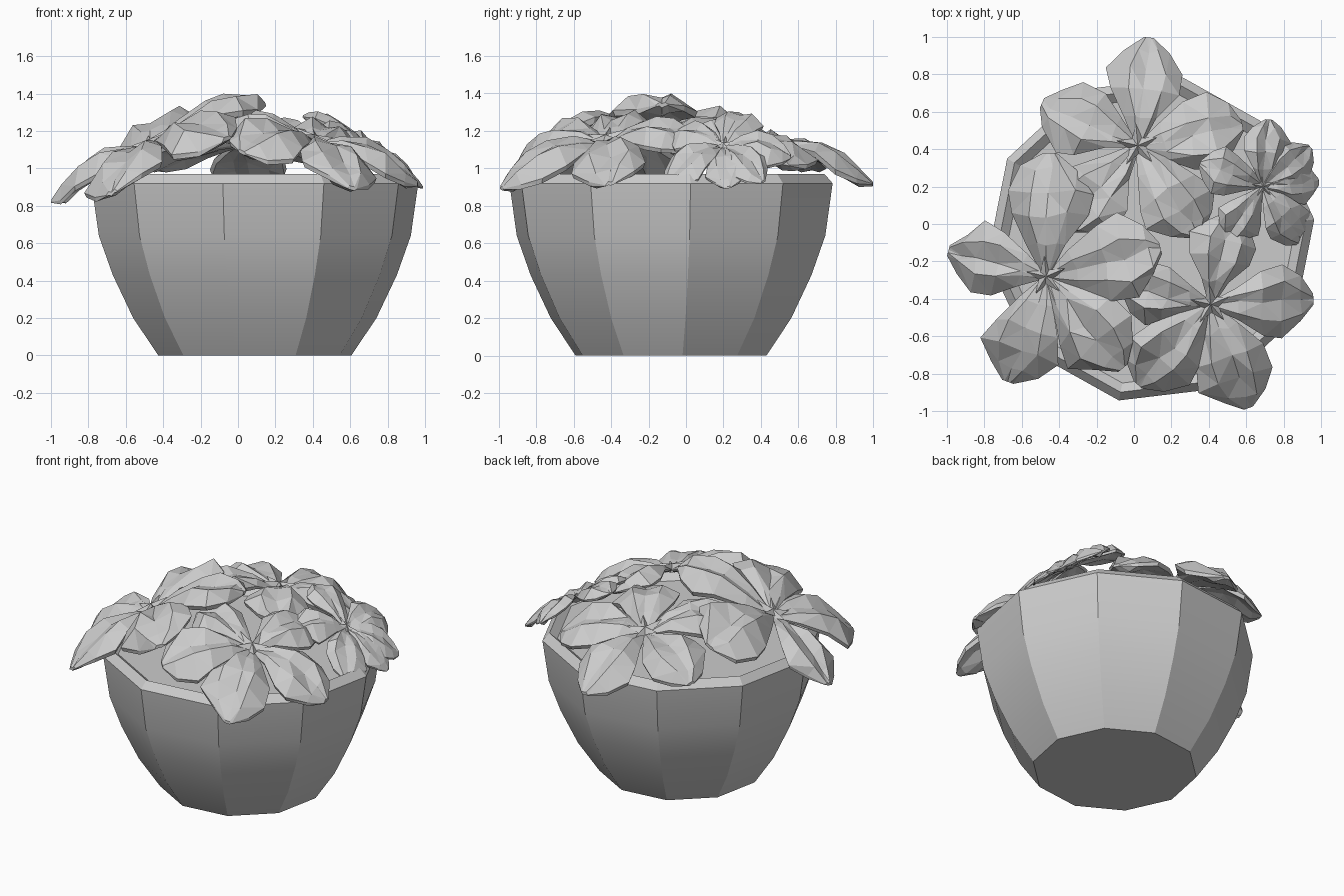
import bpy, bmesh, math, random
from mathutils import Vector

if "Cube" in bpy.data.objects:
    bpy.data.objects.remove(bpy.data.objects["Cube"])

random.seed(4)


def add_object(name, bm):
    bmesh.ops.recalc_face_normals(bm, faces=bm.faces[:])
    mesh = bpy.data.meshes.new(name)
    bm.to_mesh(mesh)
    bm.free()
    ob = bpy.data.objects.new(name, mesh)
    bpy.context.collection.objects.link(ob)
    return ob


def lathe(name, profile, centre, sides, phase):
    bm = bmesh.new()
    rings = []
    for r, z in profile:
        rings.append([bm.verts.new((centre[0] + r * math.cos(phase + i * math.tau / sides),
                                    centre[1] + r * math.sin(phase + i * math.tau / sides), z))
                      for i in range(sides)])
    for a, b in zip(rings, rings[1:]):
        for i in range(sides):
            j = (i + 1) % sides
            bm.faces.new((a[i], a[j], b[j], b[i]))
    bm.faces.new(rings[0][::-1])
    bm.faces.new(rings[-1])
    return add_object(name, bm)


# Ten-sided pot with a bevelled rim and soil surface, smooth down each side
pot = lathe("pot", [(0.52, 0), (0.655, 0.2), (0.765, 0.43), (0.84, 0.64), (0.88, 0.92),
                    (0.835, 0.97), (0.785, 0.93)], (0.09, -0.08), 10, math.radians(6.8))
pot.data.shade_smooth()
pot.data.set_sharp_from_angle(angle=math.radians(20))

# Petal stations: distance, half width, height (fractions of petal length)
STATIONS = [(0.03, 0.04, 0.02), (0.25, 0.16, 0.10), (0.5, 0.31, 0.13),
            (0.7, 0.36, 0.08), (0.88, 0.22, -0.02), (1.0, 0.05, -0.10)]
# Cross-section: side offset, lift (central groove, ridges, drooping edges)
SECTION = [(-1, -0.32), (-0.55, 0.10), (0, -0.04), (0.45, 0.10), (1, -0.32)]


def petal(bm, centre, slope, angle, length):
    d = Vector((math.cos(angle), math.sin(angle)))
    s = Vector((-d.y, d.x))

    def point(u, v, h):
        p = d * u + s * v
        return bm.verts.new((centre[0] + p.x, centre[1] + p.y,
                             centre[2] + h + slope[0] * p.x + slope[1] * p.y))

    top, low = [], []
    for t, w, h in STATIONS:
        upper, lower = [], []
        for k, lift in SECTION:
            # Irregular facets: the same jitter moves the upper and lower skin
            jit = min(1, w * 5) * 0.028
            du, dv, dh = (random.uniform(-jit, jit) for _ in range(3))
            drop = (0.17 if abs(k) < 1 else 0.05) * min(1, w * 4)
            u, v, z = t + du * (t < 1), w * k + dv, h + lift * w + dh
            upper.append(point(length * u, length * v, length * z))
            lower.append(point(length * u, length * v * 0.94, length * (z - drop)))
        top.append(upper)
        low.append(lower)
    n, m = len(STATIONS), len(SECTION)
    for i in range(n - 1):
        for j in range(m - 1):
            bm.faces.new((top[i][j], top[i + 1][j], top[i + 1][j + 1], top[i][j + 1]))
            bm.faces.new((low[i][j], low[i][j + 1], low[i + 1][j + 1], low[i + 1][j]))
        for j in (0, m - 1):
            bm.faces.new((top[i][j], low[i][j], low[i + 1][j], top[i + 1][j]))
    for i in (0, n - 1):
        for j in range(m - 1):
            bm.faces.new((top[i][j], top[i][j + 1], low[i][j + 1], low[i][j]))


def stamens(bm, centre, slope, size):
    # Small three-sided spikes splayed into a star
    for i in range(5):
        a = i * math.tau / 5 + 0.4
        out = Vector((math.cos(a), math.sin(a), 0))
        out.z = 0.5 + slope[0] * out.x + slope[1] * out.y
        side = Vector((-math.sin(a), math.cos(a), 0)) * size * 0.35
        c = Vector(centre)
        base = [bm.verts.new(c + v) for v in (side, -side, Vector((0, 0, size * 0.45)))]
        tip = bm.verts.new(c + out * size)
        bm.faces.new(base)
        for j in range(3):
            bm.faces.new((base[j], base[(j + 1) % 3], tip))


# Flowers: centre, tilt slope, petals as (direction, length)
FLOWERS = {
    "back_flower": ((0.02, 0.42, 1.12), (0.0, -0.24),
                    [(84, 0.58), (10, 0.57), (-56, 0.58), (-132, 0.6), (156, 0.56)]),
    "left_flower": ((-0.47, -0.28, 1.11), (0.46, 0.14),
                    [(165, 0.54), (250, 0.6), (310, 0.64), (14, 0.63), (88, 0.66)]),
    "front_flower": ((0.41, -0.43, 1.13), (-0.28, 0.2),
                     [(3, 0.55), (290, 0.59), (228, 0.58), (170, 0.48), (78, 0.5)]),
    "right_flower": ((0.69, 0.20, 1.11), (-0.6, 0.04),
                     [(5, 0.30), (85, 0.36), (40, 0.33), (-55, 0.37), (-125, 0.34), (160, 0.36)]),
}
for name, (centre, slope, petals) in FLOWERS.items():
    bm = bmesh.new()
    for angle, length in petals:
        petal(bm, centre, slope, math.radians(angle), length)
    stamens(bm, centre, slope, petals[0][1] * 0.2)
    # Faceted petals: flat triangles
    bmesh.ops.triangulate(bm, faces=bm.faces[:])
    add_object(name, bm)
